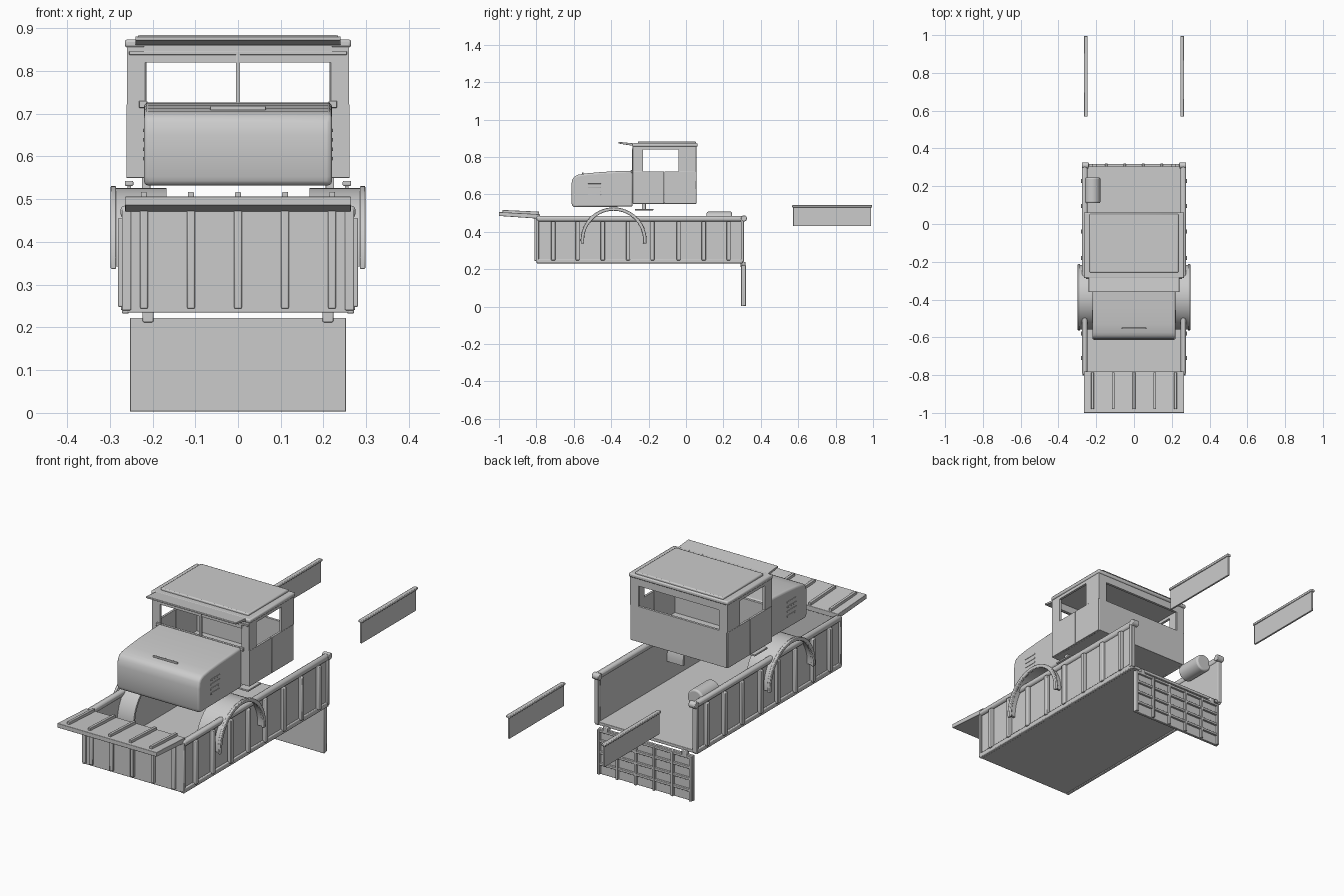
import bpy, bmesh, math
from mathutils import Matrix

if "Cube" in bpy.data.objects:
    bpy.data.objects.remove(bpy.data.objects["Cube"])


def finish(name, bm, bevel=0.0, smooth=True, segs=2):
    bmesh.ops.recalc_face_normals(bm, faces=bm.faces)
    me = bpy.data.meshes.new(name)
    bm.to_mesh(me)
    bm.free()
    ob = bpy.data.objects.new(name, me)
    bpy.context.collection.objects.link(ob)
    if bevel:
        m = ob.modifiers.new("bevel", 'BEVEL')
        m.width, m.segments, m.limit_method = bevel, segs, 'ANGLE'
    if smooth:
        bpy.context.view_layer.objects.active = ob
        ob.select_set(True)
        bpy.ops.object.shade_smooth_by_angle(angle=math.radians(35))
        ob.select_set(False)
    return ob


def boxes(name, items, bevel=0.0, mirror=False):
    """Each item is x0, x1, y0, y1, z0, z1."""
    bm = bmesh.new()
    for it in items:
        for s in ((1, -1) if mirror else (1,)):
            x0, x1, y0, y1, z0, z1 = it
            mat = (Matrix.Translation((s * (x0 + x1) / 2, (y0 + y1) / 2, (z0 + z1) / 2))
                   @ Matrix.Diagonal((x1 - x0, y1 - y0, z1 - z0, 1)))
            bmesh.ops.create_cube(bm, size=1, matrix=mat)
    return finish(name, bm, bevel)


def extrude_x(name, profile, x0, x1, bevel=0.0, mirror=False, segs=2):
    """Closed (y, z) profile swept along x."""
    bm = bmesh.new()
    for s in ((1, -1) if mirror else (1,)):
        a = [bm.verts.new((s * x0, y, z)) for y, z in profile]
        b = [bm.verts.new((s * x1, y, z)) for y, z in profile]
        n = len(a)
        bm.faces.new(a)
        bm.faces.new(b[::-1])
        for i in range(n):
            j = (i + 1) % n
            bm.faces.new((a[i], b[i], b[j], a[j]))
    return finish(name, bm, bevel, segs=segs)


def arch(r0, r1, cy=-0.387, cz=0.355, a0=-4, a1=184, n=28):
    ang = [math.radians(a0 + (a1 - a0) * i / n) for i in range(n + 1)]
    return ([(cy + r1 * math.cos(a), cz + r1 * math.sin(a)) for a in ang]
            + [(cy + r0 * math.cos(a), cz + r0 * math.sin(a)) for a in reversed(ang)])


# Dump bed: floor, walls, rails, ribs
boxes("bed_floor", [(-.262, .262, -.80, .305, .235, .25)], .002)
boxes("bed_side_walls", [(.253, .264, -.79, .305, .24, .47)], .001, True)
boxes("bed_front_wall", [(-.262, .262, -.80, -.785, .235, .485)], .002)
boxes("bed_top_rails", [(.247, .275, -.80, .31, .456, .485)], .010, True)
boxes("bed_bottom_rails", [(.255, .272, -.80, .305, .232, .256)], .004, True)
rib_y = [-.71, -.58, -.445, -.31, -.18, -.04, .095, .228]
boxes("bed_side_ribs", [(.262, .281, y - .011, y + .011, .248, .456) for y in rib_y], .003, True)
rib_x = [-.22, -.11, 0, .11, .22]
boxes("bed_front_ribs", [(x - .009, x + .009, -.811, -.797, .244, .475) for x in rib_x], .003)
boxes("bed_corner_posts", [(.250, .272, -.803, -.787, .24, .475),
                           (.251, .274, .293, .31, .24, .47)], .003, True)

# Sloped canopy at the front of the bed
extrude_x("canopy", [(-1, .485), (-1, .506), (-.78, .494), (-.78, .470)], -.265, .265, .002)
bm = bmesh.new()
for x in rib_x:
    a = [bm.verts.new((x + d, y, z)) for d in (-.007, .007)
         for y, z in ((-.98, .500), (-.98, .517), (-.785, .508), (-.785, .49))]
    for f in ((0, 1, 2, 3), (7, 6, 5, 4), (0, 4, 5, 1), (1, 5, 6, 2), (2, 6, 7, 3), (3, 7, 4, 0)):
        bm.faces.new([a[i] for i in f])
finish("canopy_ribs", bm, .002)

# Hanging tailgate with grid ribs, hinges and top latches
boxes("tailgate", [(-.253, .253, .295, .308, .003, .222)], .002)
grid = [(x - .006, x + .006, .306, .32, .004, .221) for x in (-.245, -.147, -.049, .049, .147, .245)]
grid += [(-.25, .25, .306, .318, z - .006, z + .006) for z in (.055, .11, .165, .214)]
boxes("tailgate_ribs", grid, .002)
boxes("tailgate_hinges", [(.198, .223, .292, .318, .212, .24)], .003, True)
bm = bmesh.new()
for s in (1, -1):
    bmesh.ops.create_cone(bm, cap_ends=True, segments=20, radius1=.016, radius2=.016, depth=.036,
                          matrix=Matrix.Translation((s * .258, .31, .472)) @ Matrix.Rotation(math.pi / 2, 4, 'Y'))
finish("tailgate_latches", bm, .003)

# Wheel arches with rolled outer lip
extrude_x("fenders", arch(.160, .171), .167, .296, mirror=True)
extrude_x("fender_lips", arch(.158, .176, a0=-6, a1=186), .285, .298, .003, True)

# Fuel tank
bm = bmesh.new()
bmesh.ops.create_cone(bm, cap_ends=True, segments=32, radius1=.042, radius2=.042, depth=.135,
                      matrix=Matrix.Translation((-.22, .178, .466)) @ Matrix.Rotation(math.pi / 2, 4, 'X'))
finish("fuel_tank", bm, .008, segs=3)

# Loose side panels behind the bed
boxes("loose_side_panels", [(.250, .259, .573, .99, .43, .533)], .001, True)
boxes("loose_panel_rails", [(.245, .265, .568, .995, .531, .543)], .003, True)

# Engine hood
hood = [(-.285, .535), (-.285, .727), (-.36, .725), (-.45, .72), (-.53, .713), (-.575, .706),
        (-.597, .697), (-.608, .68), (-.613, .65), (-.613, .553), (-.604, .532)]
extrude_x("hood", hood, -.22, .22, .010, segs=3)
boxes("hood_louvers", [(.217, .222, -.525, -.455, z - .004, z + .004)
                       for z in (.595, .617, .639, .661)], .001, True)
boxes("hood_handle", [(-.065, .065, -.556, -.549, .708, .718)], .002)

# Cab lower body
boxes("cab_sides", [(.25, .261, -.285, -.118, .55, .722),
                    (.25, .261, -.115, .053, .55, .722)], .001, True)
boxes("cab_rear_wall", [(-.255, .255, .043, .055, .55, .722)], .001)
boxes("cab_firewall", [(-.258, .258, -.285, -.273, .55, .724)], .001)
boxes("cab_floor", [(-.25, .25, -.28, .05, .55, .558)])
boxes("cab_steps", [(.19, .245, -.272, -.175, .515, .523),
                    (.205, .225, -.235, -.215, .52, .552)], .001, True)

# Cab pillars, window headers and windscreen divider
boxes("cab_pillars", [(.217, .26, -.285, -.273, .72, .858), (.248, .26, -.285, -.23, .72, .858),
                      (.248, .26, -.04, .055, .72, .858), (.214, .26, .043, .055, .72, .858)], .001, True)
boxes("cab_side_headers", [(.248, .26, -.235, -.035, .84, .858)], .0, True)
boxes("cab_end_headers", [(-.22, .22, -.287, -.273, .82, .858),
                          (-.22, .22, .043, .055, .82, .858)])
boxes("windscreen_divider", [(-.005, .005, -.29, -.278, .72, .842)], .001)
boxes("windscreen_trim", [(-.255, .255, -.29, -.284, .838, .846)], .001)
boxes("windscreen_hinges", [(.212, .232, -.294, -.28, .714, .73)], .002, True)

# Roof with raised panel and sun visor
boxes("roof", [(-.265, .265, -.287, .062, .855, .874)], .006)
boxes("roof_panel", [(-.235, .235, -.257, .053, .868, .884)], .005)
extrude_x("sun_visor", [(-.36, .872), (-.36, .881), (-.27, .872), (-.27, .858)], -.24, .24, .002)
